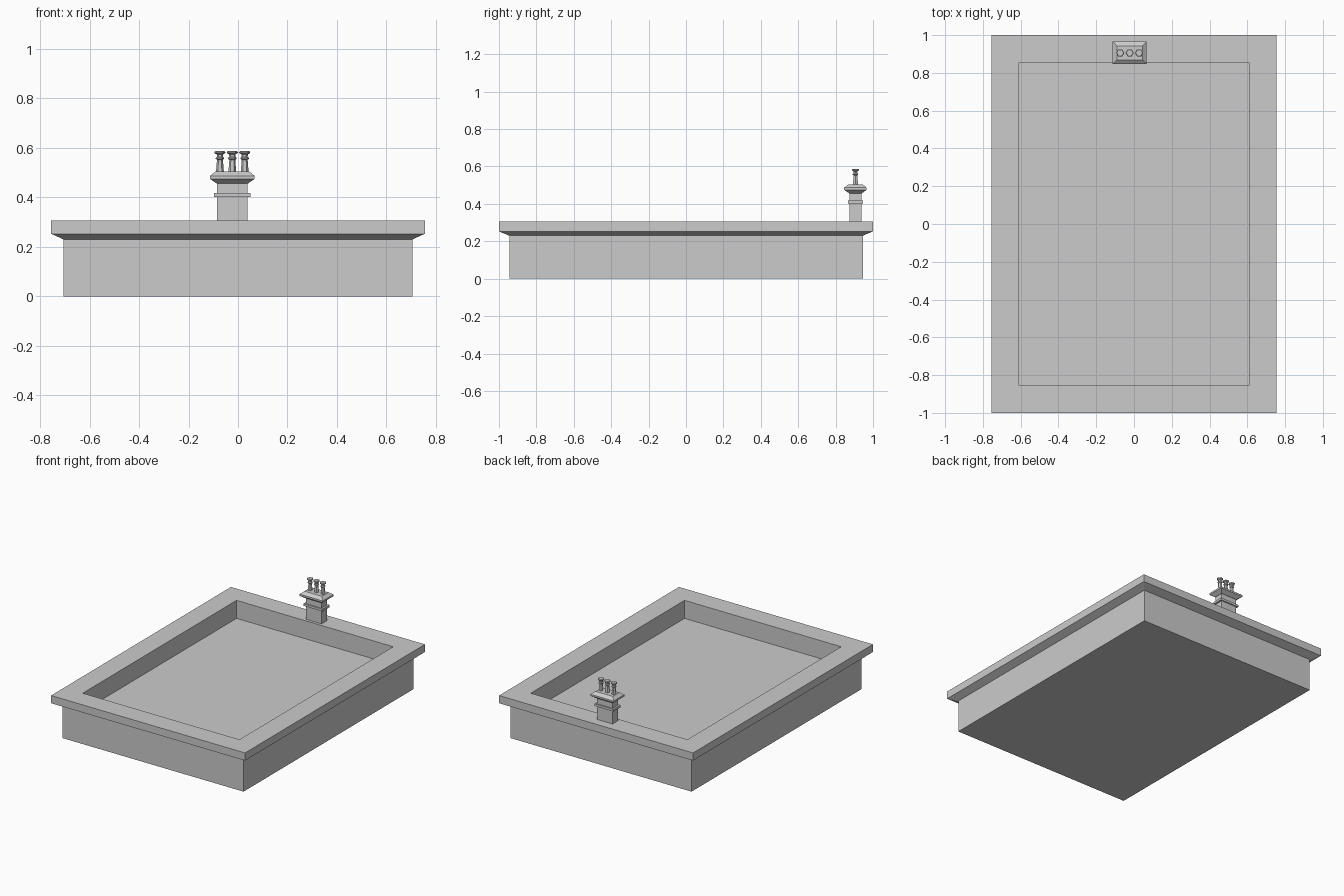
import bpy, bmesh, math

if "Cube" in bpy.data.objects:
    bpy.data.objects.remove(bpy.data.objects["Cube"])


def loft(name, rings):
    """Skin consecutive rings of points and close both ends."""
    bm = bmesh.new()
    loops = [[bm.verts.new(p) for p in ring] for ring in rings]
    n = len(loops[0])
    for a, b in zip(loops, loops[1:]):
        for i in range(n):
            j = (i + 1) % n
            bm.faces.new((a[i], a[j], b[j], b[i]))
    bm.faces.new(loops[0][::-1])
    bm.faces.new(loops[-1])
    bmesh.ops.recalc_face_normals(bm, faces=bm.faces)
    mesh = bpy.data.meshes.new(name)
    bm.to_mesh(mesh)
    bm.free()
    obj = bpy.data.objects.new(name, mesh)
    bpy.context.collection.objects.link(obj)
    return obj


def rect(hx, hy, z, cx=0, cy=0):
    return [(cx + sx * hx, cy + sy * hy, z)
            for sx, sy in ((-1, -1), (1, -1), (1, 1), (-1, 1))]


def hexagon(r, z, cx, cy):
    return [(cx + r * math.cos(i * math.pi / 3),
             cy + r * math.sin(i * math.pi / 3), z) for i in range(6)]


# Building body with overhanging parapet and sunken flat roof
loft("building_body", [rect(*p) for p in (
    (0.705, 0.945, 0), (0.705, 0.945, 0.23), (0.755, 1.0, 0.253),
    (0.755, 1.0, 0.307), (0.61, 0.855, 0.307), (0.61, 0.855, 0.18))])

# Chimney stack, band and bevelled cap
CX, CY = -0.023, 0.906
for name, profile in {
    "chimney_stack": ((0.061, 0.031, 0.30), (0.061, 0.031, 0.46)),
    "chimney_band": ((0.074, 0.039, 0.401), (0.074, 0.039, 0.417)),
    "chimney_cap": ((0.063, 0.033, 0.456), (0.09, 0.06, 0.475),
                    (0.09, 0.06, 0.487), (0.068, 0.037, 0.505)),
}.items():
    loft(name, [rect(hx, hy, z, CX, CY) for hx, hy, z in profile])

# Three hexagonal chimney pots
POT = ((0.016, 0.50), (0.012, 0.552), (0.017, 0.556), (0.017, 0.560),
       (0.012, 0.564), (0.013, 0.574), (0.022, 0.579), (0.022, 0.584),
       (0.018, 0.587))
for k in range(3):
    loft(f"chimney_pot_{k + 1}",
         [hexagon(r, z, CX + (k - 1) * 0.05, CY) for r, z in POT])
